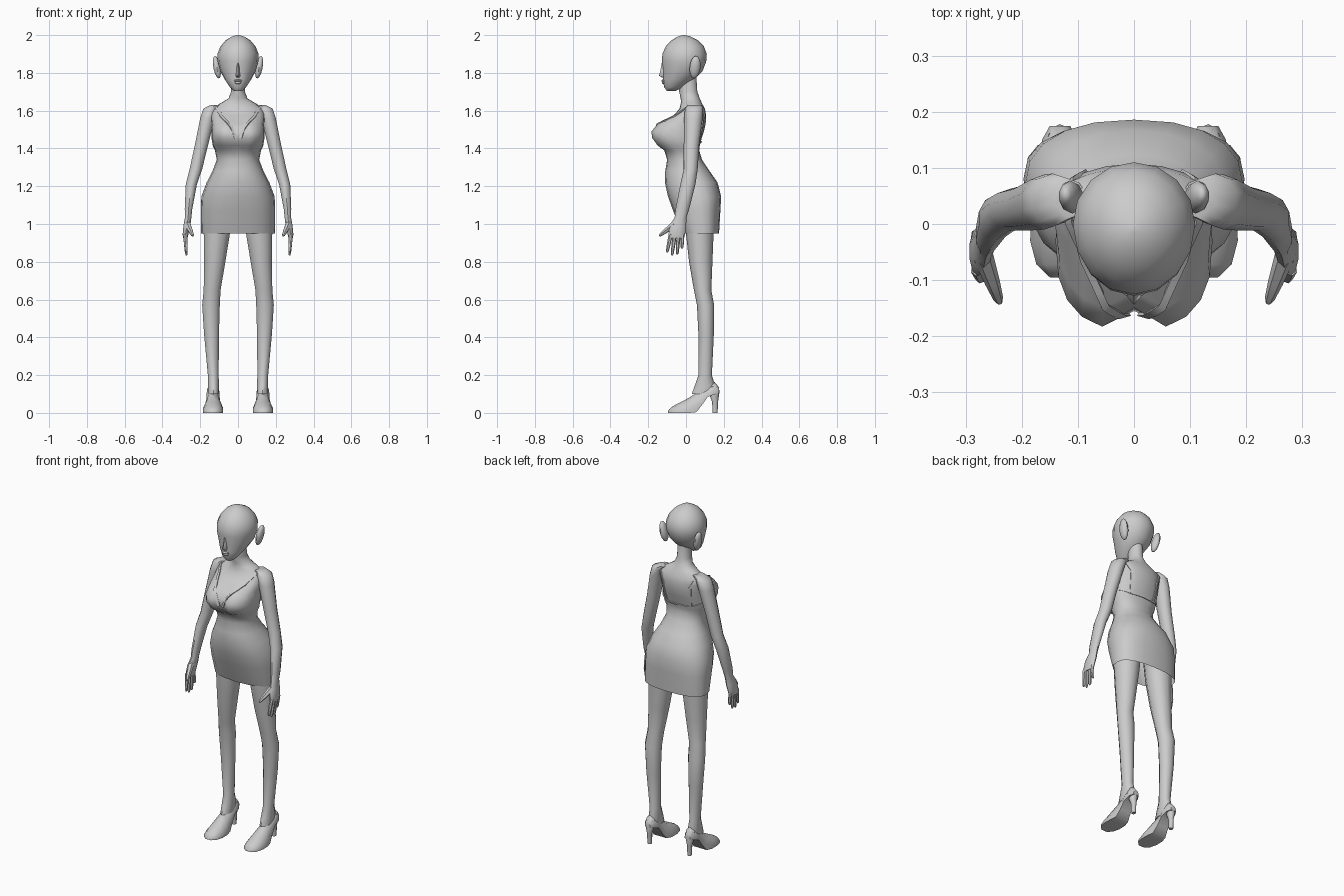
import bpy, bmesh, math
from mathutils import Vector


def finish(name, bm, mirror=False, angle=50):
    bmesh.ops.recalc_face_normals(bm, faces=bm.faces)
    me = bpy.data.meshes.new(name)
    bm.to_mesh(me)
    bm.free()
    ob = bpy.data.objects.new(name, me)
    bpy.context.collection.objects.link(ob)
    bpy.ops.object.select_all(action='DESELECT')
    ob.select_set(True)
    bpy.context.view_layer.objects.active = ob
    bpy.ops.object.shade_smooth_by_angle(angle=math.radians(angle))
    if mirror:
        ob.modifiers.new("Mirror", 'MIRROR').use_mirror_merge = False
    return ob


def skin(bm, rings, cap_start=True, cap_end=True):
    rows = [[bm.verts.new(p) for p in r] for r in rings]
    n = len(rows[0])
    for a, b in zip(rows, rows[1:]):
        for i in range(n):
            j = (i + 1) % n
            bm.faces.new((a[i], a[j], b[j], b[i]))
    if cap_start:
        bm.faces.new(rows[0])
    if cap_end:
        bm.faces.new(rows[-1])


def oval(n, cx, cy, z, rx, front, back, e=2.0, dip=0.0):
    """Horizontal ring with separate front and back depth."""
    pts = []
    for i in range(n):
        s, c = math.sin(2 * math.pi * i / n), math.cos(2 * math.pi * i / n)
        x = math.copysign(rx * abs(s) ** (2 / e), s)
        y = cy + ((back - cy) if c > 0 else (front - cy)) * abs(c) ** (2 / e)
        if c < 0:
            y += dip * max(0, 1 - abs(x) / 0.04)
        pts.append(Vector((cx + x, y, z)))
    return pts


def tube(bm, a, b, r0, r1, n=6):
    """Tapered finger-like tube between two points."""
    a, b = Vector(a), Vector(b)
    q = (b - a).to_track_quat('Z', 'Y')
    rings = []
    for f, r in ((0, r0), (0.55, (r0 + r1) / 2), (0.9, r1), (1, r1 * 0.5)):
        rings.append([a.lerp(b, f) + q @ Vector((r * math.cos(2 * math.pi * i / n),
                      r * math.sin(2 * math.pi * i / n), 0)) for i in range(n)])
    skin(bm, rings)


# dress, torso and neck: z, middle y, half width, front y, back y, roundness, cleavage
TORSO = [
    (0.95, .09, .195, -.02, .175, 2.4, 0), (1.07, .08, .197, -.068, .182, 2.4, 0),
    (1.145, .07, .194, -.095, .186, 2.3, 0), (1.22, .045, .166, -.112, .167, 2.2, 0),
    (1.28, .02, .135, -.11, .125, 2.1, 0), (1.34, 0, .112, -.10, .085, 2.1, 0),
    (1.39, -.01, .122, -.115, .07, 2.2, 0), (1.415, -.02, .134, -.155, .073, 2.5, .02),
    (1.455, -.03, .14, -.185, .083, 2.6, .03), (1.49, -.03, .14, -.189, .095, 2.6, .04),
    (1.53, -.01, .138, -.155, .104, 2.5, .035), (1.575, .02, .143, -.07, .107, 2.2, .01),
    (1.61, .04, .14, -.035, .1, 2, 0), (1.642, .04, .088, -.027, .083, 2, 0),
    (1.665, .03, .05, -.028, .073, 2, 0), (1.70, .015, .037, -.036, .06, 2, 0),
    (1.78, .01, .037, -.036, .055, 2, 0)]
bm = bmesh.new()
skin(bm, [oval(20, 0, cy, z, rx, f, b, e, d) for z, cy, rx, f, b, e, d in TORSO], cap_start=False)
torso = finish("torso_and_dress", bm)


def strap(name, path, width):
    """Thin ribbon that hugs the torso surface."""
    pts = []
    for p, q in zip(path, path[1:]):
        pts += [Vector(p).lerp(Vector(q), k / 3) for k in range(3)]
    pts.append(Vector(path[-1]))
    snap = [torso.closest_point_on_mesh(p)[1:3] for p in pts]
    rings = []
    for i, (p, nrm) in enumerate(snap):
        t = snap[min(i + 1, len(snap) - 1)][0] - snap[max(i - 1, 0)][0]
        side = t.cross(nrm).normalized() * width / 2
        lo, hi = p - nrm * .004, p + nrm * .005
        rings.append([lo - side, hi - side, hi + side, lo + side])
    b = bmesh.new()
    skin(b, rings)
    finish(name, b, mirror=True)


# shoulder straps with the V neckline, and the back edge of the dress
strap("shoulder_strap", [(.012, -.165, 1.455), (.05, -.15, 1.535), (.09, -.07, 1.58),
                         (.115, 0, 1.615), (.115, .06, 1.62), (.095, .1, 1.56),
                         (.085, .09, 1.43)], .014)
strap("dress_back_edge", [(0, .1, 1.43), (.085, .09, 1.43), (.135, .02, 1.46)], .01)

# head
HEAD = [
    (1.705, -.08, .022, -.102, -.055), (1.725, -.07, .043, -.116, -.01),
    (1.765, -.04, .070, -.122, .045), (1.81, -.01, .094, -.121, .088),
    (1.86, 0, .108, -.128, .107), (1.90, 0, .109, -.125, .11),
    (1.94, 0, .093, -.108, .095), (1.972, -.005, .066, -.078, .065),
    (1.992, -.01, .034, -.045, .025), (2.0, -.01, .006, -.016, -.004)]
bm = bmesh.new()
skin(bm, [oval(16, 0, cy, z, rx, f, b) for z, cy, rx, f, b in HEAD])
finish("head", bm)

# nose
bm = bmesh.new()
skin(bm, [oval(6, 0, -.115, z, w, f, -.10) for z, w, f in
          ((1.775, .008, -.125), (1.785, .014, -.144), (1.81, .009, -.136), (1.86, .006, -.127))])
finish("nose", bm)


def ball(name, loc, scale, mirror=False, tilt=0, n=10):
    b = bmesh.new()
    bmesh.ops.create_uvsphere(b, u_segments=n, v_segments=7, radius=1)
    bmesh.ops.scale(b, vec=scale, verts=b.verts)
    for v in b.verts:
        z = v.co.z
        v.co.x += z * tilt
        v.co.y += z * tilt * .5
        v.co += Vector(loc)
    finish(name, b, mirror)


# lips and ears
ball("upper_lip", (0, -.119, 1.759), (.023, .012, .006))
ball("lower_lip", (0, -.117, 1.748), (.019, .011, .007))
ball("ear", (.112, .048, 1.83), (.02, .029, .06), True, .17)

# arm and palm: x, front y, back y, z, half width
ARM = [
    (.115, .01, .08, 1.63, .03), (.145, -.005, .09, 1.612, .04),
    (.161, -.01, .088, 1.56, .041), (.193, -.012, .07, 1.42, .037),
    (.223, -.012, .062, 1.29, .035), (.247, -.03, .05, 1.21, .031),
    (.262, -.055, .017, 1.08, .021), (.264, -.06, .002, 1.035, .018),
    (.27, -.085, .001, .995, .019), (.278, -.093, -.005, .945, .016),
    (.279, -.09, -.01, .925, .012)]
bm = bmesh.new()
skin(bm, [oval(10, x, (f + b) / 2, z, r, f, b) for x, f, b, z, r in ARM])
finish("arm", bm, mirror=True)

# fingers and thumb
bm = bmesh.new()
for y0, y1, z1 in ((-.081, -.1, .85), (-.06, -.074, .834), (-.039, -.047, .838), (-.02, -.021, .87)):
    tube(bm, (.28, y0, .945), (.273, y1, z1), .0115, .008)
tube(bm, (.268, -.06, 1.0), (.239, -.141, .937), .018, .009)
finish("fingers", bm, mirror=True)

# leg: x, front y, back y, z, half width
LEG = [
    (.107, -.01, .15, 1.08, .08), (.112, 0, .146, .95, .073), (.123, .016, .14, .8, .059),
    (.137, .042, .134, .65, .047), (.143, .058, .149, .57, .049), (.14, .066, .147, .41, .041),
    (.131, .066, .137, .2, .03), (.13, .045, .155, .14, .031), (.13, .03, .155, .1, .028)]
bm = bmesh.new()
skin(bm, [oval(10, x, (f + b) / 2, z, r, f, b) for x, f, b, z, r in LEG])
finish("leg", bm, mirror=True)

# shoe: y, sole z, top z, half width
SHOE = [
    (-.095, 0, .012, .018), (-.072, 0, .034, .042), (-.03, 0, .056, .053),
    (.02, 0, .082, .052), (.055, .004, .108, .043), (.085, .042, .125, .036),
    (.115, .084, .14, .034), (.15, .098, .165, .032), (.175, .105, .135, .018)]
PROFILE = [(-1, 0), (-1, .35), (-.62, .82), (0, 1), (.62, .82), (1, .35), (1, 0)]
bm = bmesh.new()
skin(bm, [[Vector((.132 + w * u, y, lo + (hi - lo) * v)) for u, v in PROFILE]
          for y, lo, hi, w in SHOE])
finish("shoe", bm, mirror=True)

# shoe heel
bm = bmesh.new()
skin(bm, [oval(8, .132, (f + b) / 2, z, r, f, b) for f, b, z, r in
          ((.141, .167, 0, .012), (.138, .17, .06, .014), (.115, .178, .115, .027), (.12, .168, .14, .027))])
finish("shoe_heel", bm, mirror=True)
